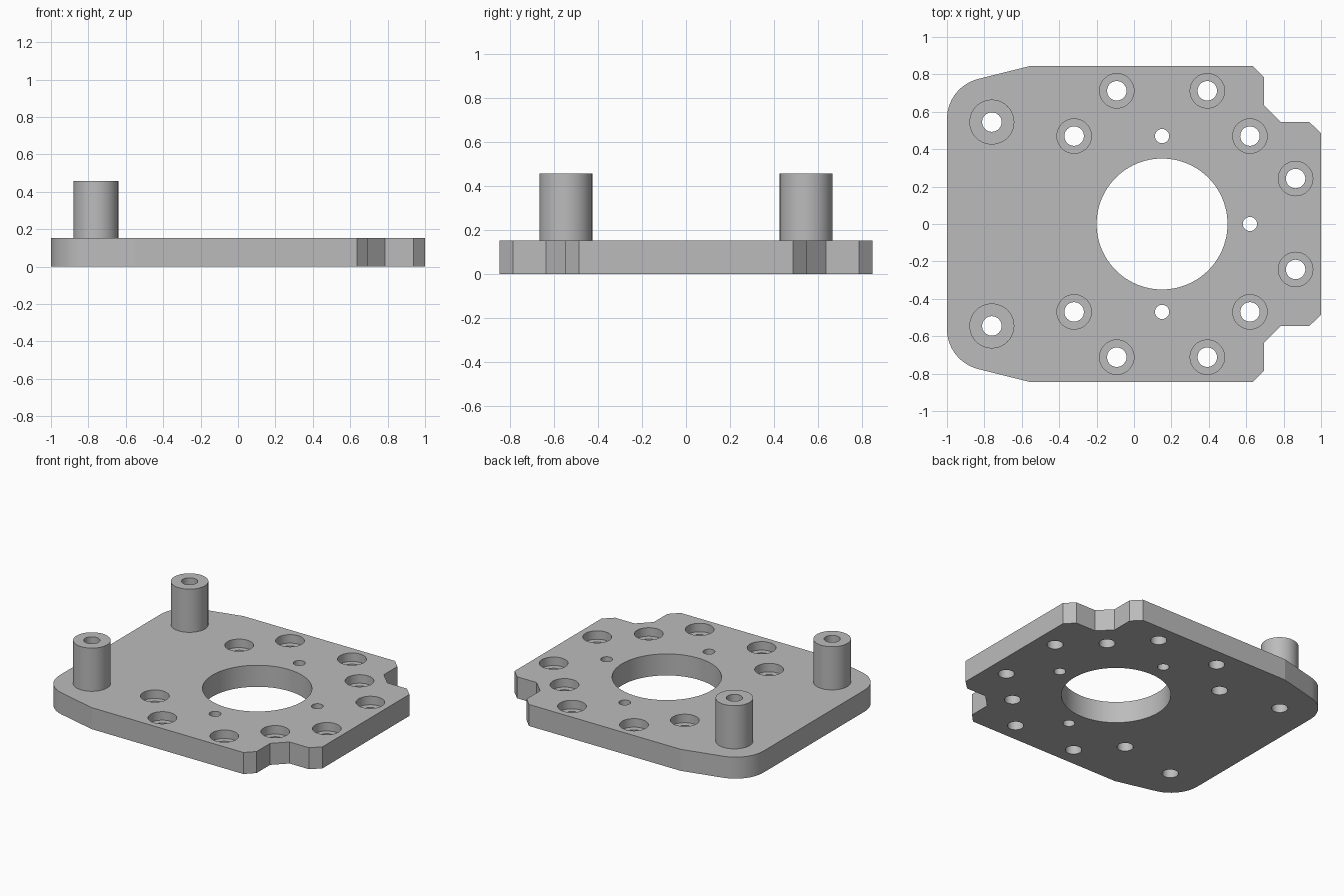
import bpy
import bmesh
from math import sin, cos, tan, pi, radians, atan

cube = bpy.data.objects.get("Cube")
if cube:
    bpy.data.objects.remove(cube, do_unlink=True)

THICK, POST_TOP, BORE_DEPTH = 0.152, 0.457, 0.06
HOLE_R, BORE_R, PIN_R, POST_R = 0.052, 0.092, 0.038, 0.12

grey = bpy.data.materials.new("machined grey")
grey.use_nodes = True
colour = (0.5, 0.5, 0.5, 1)
grey.diffuse_color = colour
grey.node_tree.nodes["Principled BSDF"].inputs["Base Color"].default_value = colour


def make_object(name, bm):
    bmesh.ops.recalc_face_normals(bm, faces=bm.faces)
    mesh = bpy.data.meshes.new(name)
    bm.to_mesh(mesh)
    bm.free()
    mesh.materials.append(grey)
    obj = bpy.data.objects.new(name, mesh)
    bpy.context.scene.collection.objects.link(obj)
    return obj


def smooth(obj):
    obj.data.shade_smooth()
    obj.data.set_sharp_from_angle(angle=radians(10))


def lathe(bm, x, y, profile, closed=False, n=64):
    """Revolve (radius, z) points about a vertical axis through x, y."""
    rings = [[bm.verts.new((x + r * cos(2 * pi * i / n), y + r * sin(2 * pi * i / n), z))
              for i in range(n)] for r, z in profile]
    pairs = list(zip(rings, rings[1:]))
    if closed:
        pairs.append((rings[-1], rings[0]))
    else:
        bm.faces.new(rings[0])
        bm.faces.new(rings[-1])
    for a, b in pairs:
        for i in range(n):
            j = (i + 1) % n
            bm.faces.new((a[i], a[j], b[j], b[i]))


# Plate outline: stepped, chamfered right end, rounded and tapered left corners
half = [(1, 0.485), (0.937, 0.546), (0.785, 0.546), (0.695, 0.635),
        (0.695, 0.785), (0.635, 0.846), (-0.55, 0.846)]
taper = atan(0.25)
radius = 0.22
corner_y = 0.846 - 0.45 * 0.25
cx = -1 + radius
cy = corner_y - radius * tan(pi / 4 - taper / 2)
start, end = pi / 2 + taper, pi
steps = 14
for k in range(steps + 1):
    a = start + (end - start) * k / steps
    half.append((cx + radius * cos(a), cy + radius * sin(a)))
outline = half + [(x, -y) for x, y in reversed(half)]

bm = bmesh.new()
base = bm.faces.new([bm.verts.new((x, y, 0)) for x, y in outline])
top = bmesh.ops.extrude_face_region(bm, geom=[base])["geom"]
bmesh.ops.translate(bm, vec=(0, 0, THICK),
                    verts=[v for v in top if isinstance(v, bmesh.types.BMVert)])
plate = make_object("base_plate", bm)

# Cutters: centre opening, pin holes, counterbored screw holes, post holes
LOW, HIGH = -0.1, THICK + 0.1
FLOOR = THICK - BORE_DEPTH
screws = [(-0.092, 0.712), (0.392, 0.712), (-0.32, 0.47), (0.62, 0.47), (0.864, 0.243)]
post = (-0.76, 0.545)

bm = bmesh.new()
lathe(bm, 0.15, 0, [(0.35, LOW), (0.35, HIGH)], n=96)
lathe(bm, 0.62, 0, [(PIN_R, LOW), (PIN_R, HIGH)])
for side in (1, -1):
    lathe(bm, 0.15, side * 0.47, [(PIN_R, LOW), (PIN_R, HIGH)])
    lathe(bm, post[0], side * post[1], [(HOLE_R, LOW), (HOLE_R, HIGH)])
    for x, y in screws:
        lathe(bm, x, side * y, [(HOLE_R, LOW), (HOLE_R, FLOOR), (BORE_R, FLOOR), (BORE_R, HIGH)])
cutter = make_object("hole_cutter", bm)
cutter.hide_render = True

cut = plate.modifiers.new("holes", 'BOOLEAN')
cut.operation = 'DIFFERENCE'
cut.solver = 'EXACT'
cut.object = cutter
bpy.context.view_layer.objects.active = plate
bpy.ops.object.modifier_apply(modifier=cut.name)
bpy.data.objects.remove(cutter, do_unlink=True)
smooth(plate)

# Hollow standoff posts
for name, side in (("back_post", 1), ("front_post", -1)):
    bm = bmesh.new()
    lathe(bm, post[0], side * post[1],
          [(HOLE_R, THICK), (POST_R, THICK), (POST_R, POST_TOP), (HOLE_R, POST_TOP)],
          closed=True)
    smooth(make_object(name, bm))
